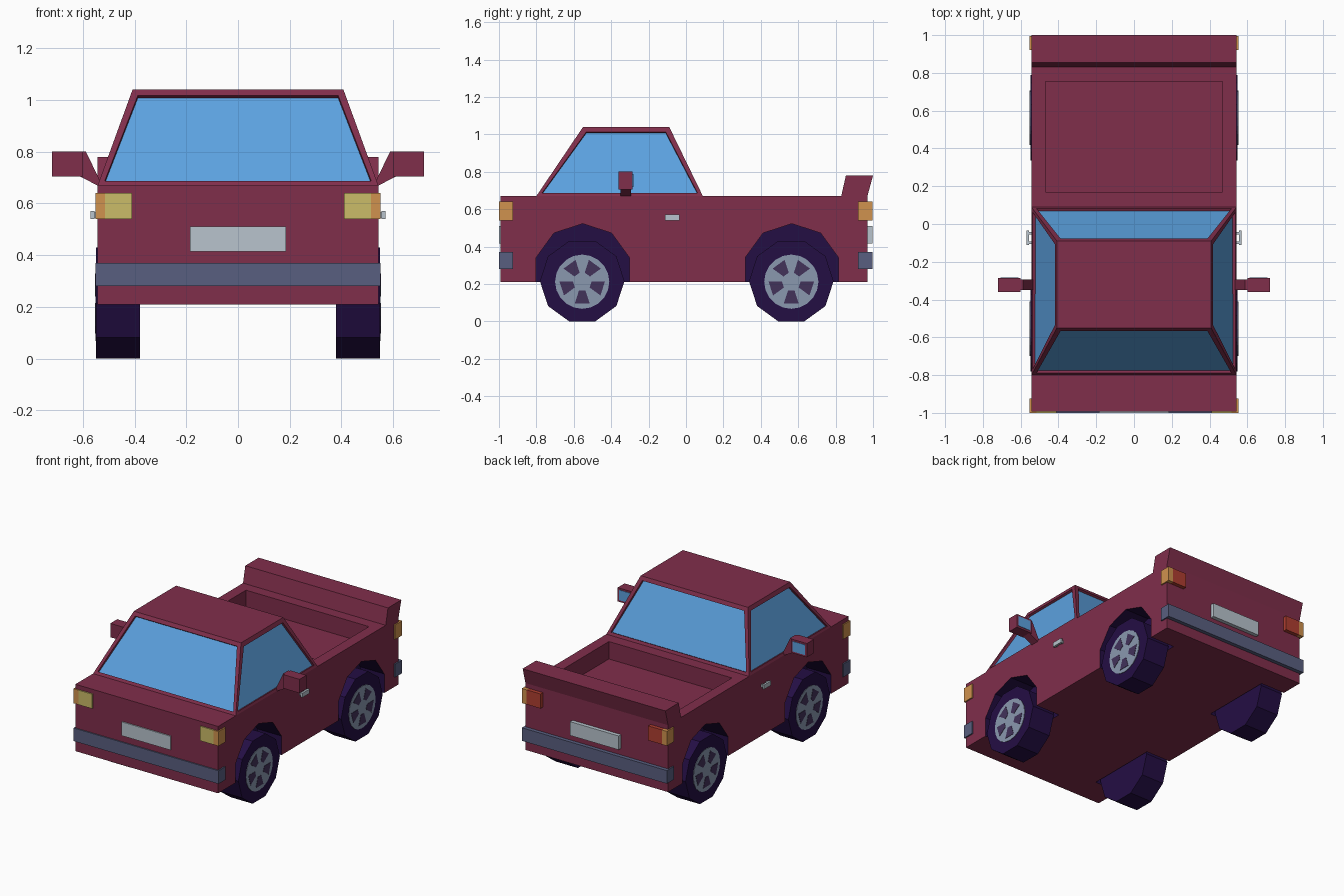
import bpy, bmesh, math
from mathutils import Vector

if "Cube" in bpy.data.objects:
    bpy.data.objects.remove(bpy.data.objects["Cube"])


def material(name, r, g, b):
    def lin(c):
        c /= 255
        return c / 12.92 if c <= 0.04045 else ((c + 0.055) / 1.055) ** 2.4
    m = bpy.data.materials.new(name)
    m.diffuse_color = (lin(r), lin(g), lin(b), 1)
    m.use_nodes = True
    m.node_tree.nodes["Principled BSDF"].inputs["Base Color"].default_value = m.diffuse_color
    return m


PAINT = material("maroon paint", 128, 46, 75)
GLASS = material("blue glass", 92, 162, 224)
RUBBER = material("dark rubber", 36, 14, 68)
ALLOY = material("wheel alloy", 138, 152, 175)
GAP = material("wheel gap", 66, 50, 90)
SILVER = material("silver", 184, 196, 205)
SLATE = material("slate bumper", 89, 95, 128)
YELLOW = material("headlight yellow", 203, 188, 104)
ORANGE = material("indicator orange", 208, 146, 78)
RED = material("tail red", 175, 62, 48)


def finish(name, bm, *mats):
    bmesh.ops.recalc_face_normals(bm, faces=bm.faces)
    me = bpy.data.meshes.new(name)
    bm.to_mesh(me)
    bm.free()
    for m in mats:
        me.materials.append(m)
    ob = bpy.data.objects.new(name, me)
    bpy.context.collection.objects.link(ob)
    return ob


def prism(name, pts, lo, hi, mat, axis="x", mirror=False):
    """Extrude a profile: (y, z) along x, or (x, z) along y."""
    bm = bmesh.new()
    for s in ((1, -1) if mirror else (1,)):
        rings = []
        for d in (lo, hi):
            rings.append([bm.verts.new((s * d, p, q) if axis == "x" else (s * p, d, q))
                          for p, q in pts])
        bm.faces.new(rings[0])
        bm.faces.new(rings[1])
        n = len(pts)
        for i in range(n):
            j = (i + 1) % n
            bm.faces.new((rings[0][i], rings[0][j], rings[1][j], rings[1][i]))
    return finish(name, bm, mat)


def box(name, x, y, z, mat, mirror=False):
    pts = [(y[0], z[0]), (y[1], z[0]), (y[1], z[1]), (y[0], z[1])]
    return prism(name, pts, x[0], x[1], mat, mirror=mirror)


def circle(cy, cz, r, n, start):
    return [(cy + r * math.cos(math.radians(start) + 2 * math.pi * i / n),
             cz + r * math.sin(math.radians(start) + 2 * math.pi * i / n)) for i in range(n)]


# Body with raised tail lip
body = prism("body", [(-0.992, 0.21), (0.97, 0.21), (0.97, 0.67), (1.0, 0.78),
                      (0.855, 0.78), (0.83, 0.67), (-0.992, 0.67)], -0.543, 0.543, PAINT)
body.data.materials.append(RUBBER)

# Load bed and wheel wells are cut out of the body
WHEELS = {"front": -0.555, "rear": 0.563}
cutters = [box("bed_cutter", (-0.468, 0.468), (0.17, 0.755), (0.55, 0.9), PAINT)]
for end, y in WHEELS.items():
    cutters.append(prism(end + "_well_cutter", circle(y + 0.003, 0.26, 0.262, 10, 90),
                         0.36, 0.7, PAINT, mirror=True))
for c in cutters:
    mod = body.modifiers.new("cut", "BOOLEAN")
    mod.operation = "DIFFERENCE"
    mod.solver = "EXACT"
    mod.object = c
    c.hide_render = True
bpy.context.view_layer.update()
cut = bpy.data.meshes.new_from_object(body.evaluated_get(bpy.context.evaluated_depsgraph_get()))
body.modifiers.clear()
body.data = cut
for c in cutters:
    bpy.data.objects.remove(c)
# Inside of the wells is dark
for p in cut.polygons:
    c = p.center
    inside = 0.212 < c.z < 0.53 and abs(c.x) < 0.54 and abs(c.y) < 0.9
    p.material_index = 1 if inside else 0

# Cabin: tapered block with recessed windows
bm = bmesh.new()
low = [bm.verts.new(v) for v in ((-0.543, -0.80, 0.67), (0.543, -0.80, 0.67),
                                 (0.543, 0.09, 0.67), (-0.543, 0.09, 0.67))]
top = [bm.verts.new(v) for v in ((-0.408, -0.55, 1.04), (0.408, -0.55, 1.04),
                                 (0.408, -0.09, 1.04), (-0.408, -0.09, 1.04))]
bm.faces.new(top)
sides = [bm.faces.new((low[i], low[(i + 1) % 4], top[(i + 1) % 4], top[i])) for i in range(4)]
bm.normal_update()
bmesh.ops.inset_individual(bm, faces=sides, thickness=0.034, depth=0)
bmesh.ops.inset_individual(bm, faces=sides, thickness=0.001, depth=-0.015)
for f in sides:
    f.material_index = 1
finish("cabin", bm, PAINT, GLASS)

# Wheels with five-gap alloy discs
for end, y in WHEELS.items():
    cz = 0.215
    prism(end + "_tyres", circle(y, cz, 0.226, 10, 18 - 18), 0.38, 0.549, RUBBER, mirror=True)
    prism(end + "_wheel_discs", circle(y, cz - 0.003, 0.145, 20, 0), 0.54, 0.552, ALLOY, mirror=True)
    for k in range(5):
        a = 54 + 72 * k
        pts = [(y + r * math.cos(math.radians(a + d)), cz - 0.003 + r * math.sin(math.radians(a + d)))
               for r, d in ((0.05, -20), (0.122, -19), (0.122, 19), (0.05, 20))]
        prism(f"{end}_wheel_gap_{k + 1}", pts, 0.548, 0.554, GAP, mirror=True)

# Bumpers, lamps and number plates
for end, y, inner, corner, lamp in (("front", -1.0, -0.95, -0.925, YELLOW),
                                    ("rear", 0.996, 0.95, 0.92, RED)):
    ys = sorted((y, corner))
    box(end + "_bumper", (-0.552, 0.552), ys, (0.28, 0.37), SLATE)
    box(end + "_corner_lamps", (0.515, 0.552), ys, (0.54, 0.64), ORANGE, mirror=True)
    box(end + "_lamps", (0.41, 0.515), sorted((y, inner)), (0.54, 0.64), lamp, mirror=True)
    box(end + "_plate", (-0.185, 0.185), sorted((y, inner)), (0.415, 0.51), SILVER)

# Door handles
box("door_handles", (0.556, 0.57), (-0.112, -0.035), (0.54, 0.57), SILVER, mirror=True)
for i, y in enumerate((-0.105, -0.055)):
    box(f"handle_stems_{i + 1}", (0.54, 0.558), (y, y + 0.013), (0.545, 0.565), SILVER, mirror=True)

# Door mirrors
box("mirror_shells", (0.6, 0.72), (-0.36, -0.285), (0.705, 0.80), PAINT, mirror=True)
prism("mirror_stalks", [(0.535, 0.665), (0.612, 0.705), (0.612, 0.80), (0.588, 0.80), (0.535, 0.69)],
      -0.35, -0.293, PAINT, axis="y", mirror=True)
box("mirror_glass", (0.612, 0.708), (-0.288, -0.282), (0.718, 0.788), GLASS, mirror=True)
